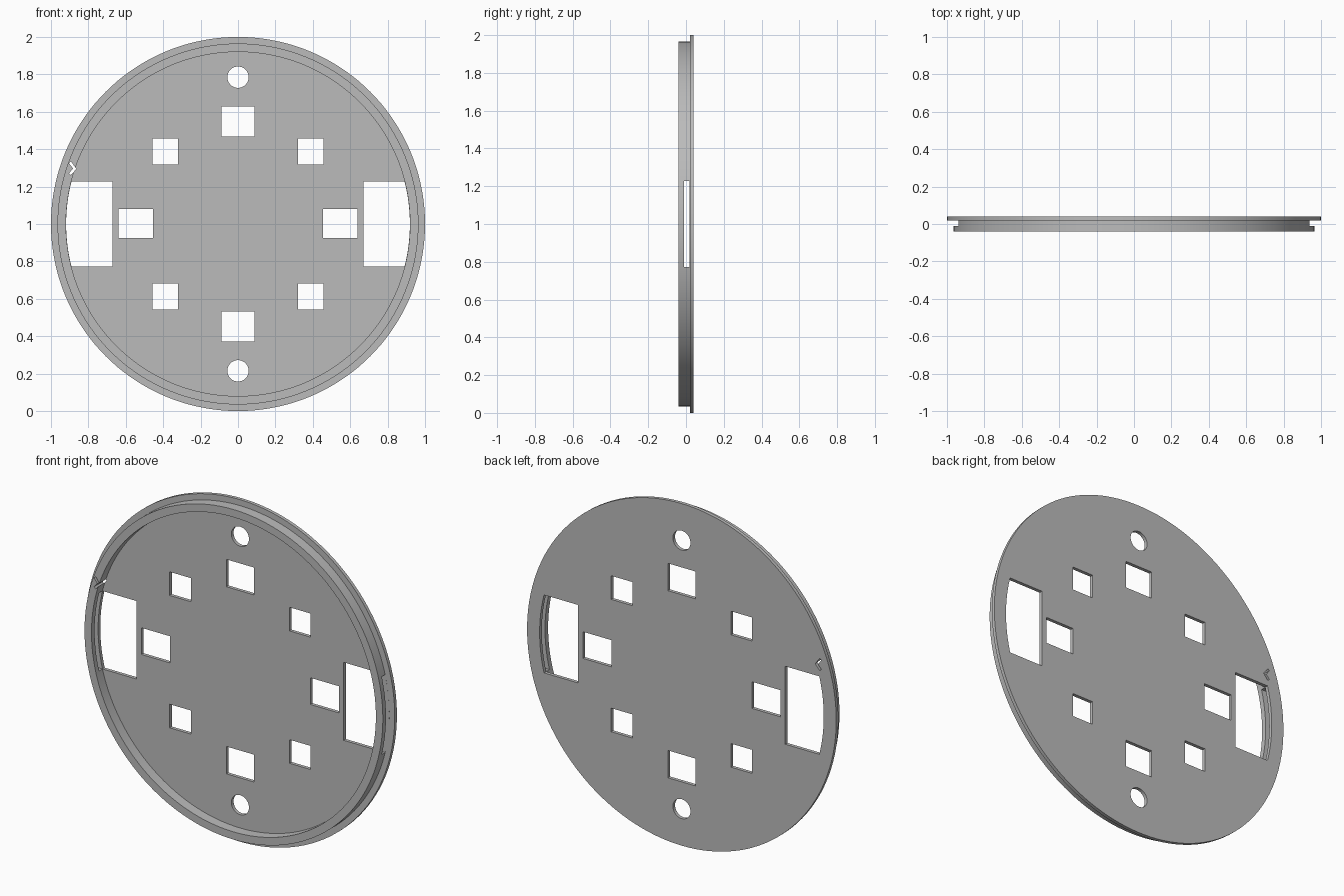
import bpy, bmesh
from math import sin, cos, asin, pi
from mathutils import Vector

if "Cube" in bpy.data.objects:
    bpy.data.objects.remove(bpy.data.objects["Cube"])

SEGMENTS = 144
CENTER_Z = 1.0
BACK, PLATE_FRONT, FRONT = 0.04, 0.02, -0.04
PLATE_R, RIM_OUT, RIM_IN = 1.0, 0.965, 0.92

grey = bpy.data.materials.new("grey")
grey.use_nodes = True
grey.diffuse_color = (0.5, 0.5, 0.5, 1)
grey.node_tree.nodes["Principled BSDF"].inputs["Base Color"].default_value = (0.5, 0.5, 0.5, 1)


def make_object(name, bm):
    bmesh.ops.remove_doubles(bm, verts=bm.verts, dist=1e-5)
    bmesh.ops.recalc_face_normals(bm, faces=bm.faces)
    mesh = bpy.data.meshes.new(name)
    bm.to_mesh(mesh)
    bm.free()
    mesh.materials.append(grey)
    obj = bpy.data.objects.new(name, mesh)
    bpy.context.collection.objects.link(obj)
    return obj


def add_prism(bm, outline, y0=-0.1, y1=0.1):
    """Extrude an (x, z) outline, relative to the disc centre, along y."""
    face = bm.faces.new([bm.verts.new((x, y0, z + CENTER_Z)) for x, z in outline])
    new = bmesh.ops.extrude_face_region(bm, geom=[face])["geom"]
    moved = [v for v in new if isinstance(v, bmesh.types.BMVert)]
    bmesh.ops.translate(bm, verts=moved, vec=(0, y1 - y0, 0))


def rectangle(x, z, w, h):
    return [(x - w / 2, z - h / 2), (x + w / 2, z - h / 2),
            (x + w / 2, z + h / 2), (x - w / 2, z + h / 2)]


# Disc with raised rim, lathed from a half section
bm = bmesh.new()
profile = [(0, BACK), (PLATE_R, BACK), (PLATE_R, PLATE_FRONT), (RIM_OUT, PLATE_FRONT),
           (RIM_OUT, FRONT), (RIM_IN, FRONT), (RIM_IN, PLATE_FRONT), (0, PLATE_FRONT)]
verts = [bm.verts.new((r, y, CENTER_Z)) for r, y in profile]
edges = [bm.edges.new(pair) for pair in zip(verts, verts[1:])]
bmesh.ops.spin(bm, geom=verts + edges, cent=(0, 0, CENTER_Z), axis=(0, 1, 0),
               angle=2 * pi, steps=SEGMENTS, use_merge=True)
disc = make_object("rimmed_disc", bm)

# Openings through the plate
cut = bmesh.new()
for s in (-1, 1):
    add_prism(cut, [(0.057 * cos(i * pi / 24), s * 0.785 + 0.057 * sin(i * pi / 24))
                    for i in range(48)])
    add_prism(cut, rectangle(0, s * 0.547, 0.178, 0.16))
    add_prism(cut, rectangle(s * 0.547, 0.002, 0.184, 0.156))
    for t in (-1, 1):
        add_prism(cut, rectangle(s * 0.388, t * 0.387, 0.137, 0.138))
    # Large side window with an outer edge following the rim
    half, r = 0.228, RIM_IN - 0.001
    a = asin(half / r)
    arc = [(s * r * cos(a * i / 10), r * sin(a * i / 10)) for i in range(-10, 11)]
    add_prism(cut, [(s * 0.67, half), (s * 0.67, -half)] + arc, y0=0.0)
# Small arrow-shaped notch
add_prism(cut, [(-0.903, 0.325), (-0.893, 0.334), (-0.864, 0.295),
                (-0.893, 0.262), (-0.903, 0.272), (-0.882, 0.296)])
openings = make_object("opening_cutter", cut)

# Slots through the rim wall beside the windows
cut = bmesh.new()
for s in (-1, 1):
    add_prism(cut, rectangle(s * 0.95, 0, 0.3, 0.456), -0.011, PLATE_FRONT - 0.0002)
slots = make_object("slot_cutter", cut)

for cutter in (openings, slots):
    cutter.hide_render = True
    cutter.hide_viewport = True
    mod = disc.modifiers.new(cutter.name, "BOOLEAN")
    mod.operation = "DIFFERENCE"
    mod.solver = "EXACT"
    mod.object = cutter

# Bake the cuts, then smooth the round walls
bpy.context.view_layer.update()
graph = bpy.context.evaluated_depsgraph_get()
baked = bpy.data.meshes.new_from_object(disc.evaluated_get(graph))
disc.modifiers.clear()
disc.data = baked
for cutter in (openings, slots):
    bpy.data.objects.remove(cutter)
bpy.context.view_layer.objects.active = disc
disc.select_set(True)
bpy.ops.object.shade_smooth_by_angle(angle=pi / 6)
